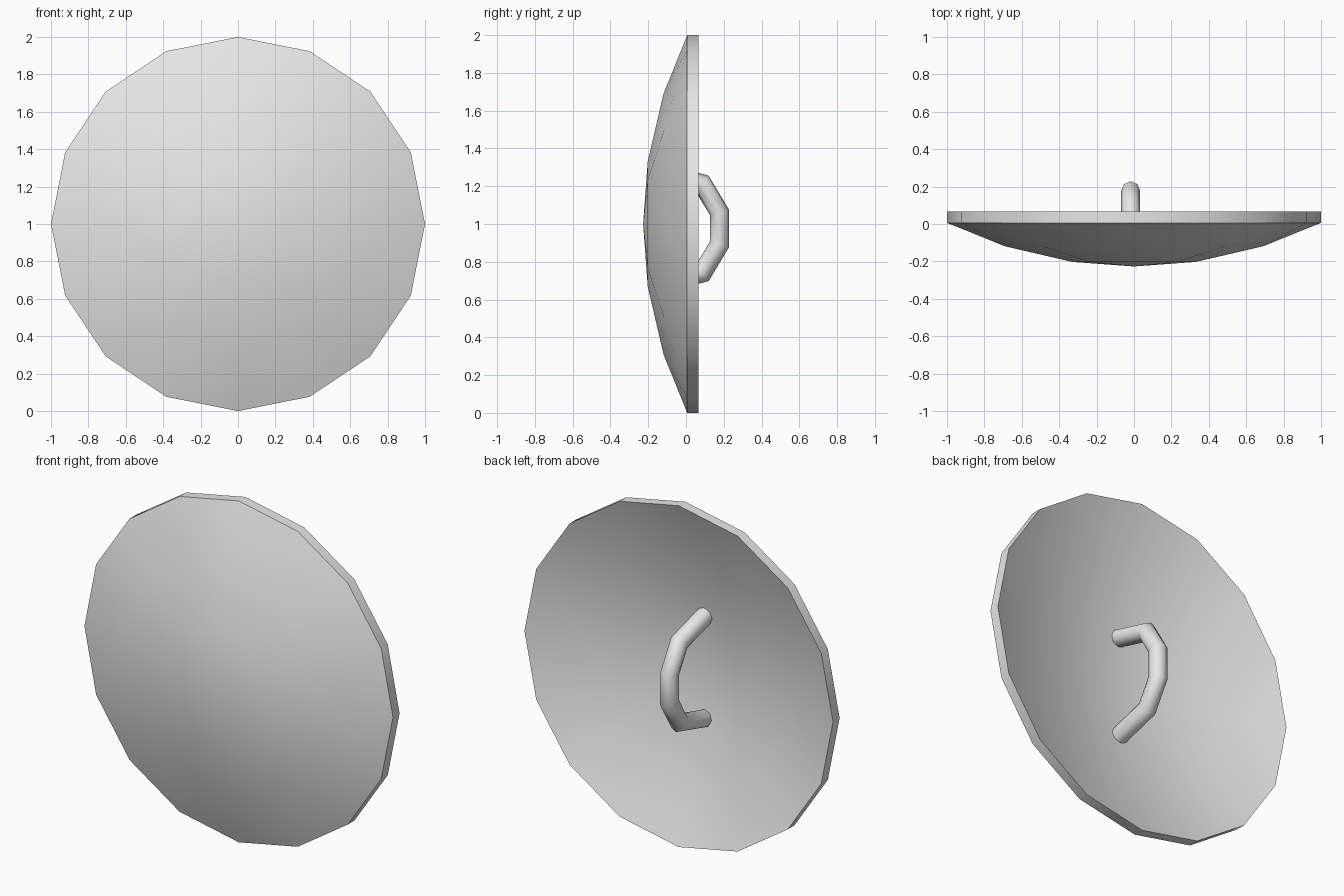
import bpy, bmesh, math
from mathutils import Vector

cube = bpy.data.objects.get("Cube")
if cube:
    bpy.data.objects.remove(cube, do_unlink=True)

grey = bpy.data.materials.new("plain grey")
grey.use_nodes = True
COLOUR = (0.8, 0.8, 0.8, 1)
grey.diffuse_color = COLOUR
grey.node_tree.nodes["Principled BSDF"].inputs["Base Color"].default_value = COLOUR


def finish(bm, name, angle):
    """Turn a bmesh into a smooth-shaded object that keeps its sharp edges."""
    bmesh.ops.recalc_face_normals(bm, faces=bm.faces)
    mesh = bpy.data.meshes.new(name)
    bm.to_mesh(mesh)
    bm.free()
    mesh.materials.append(grey)
    obj = bpy.data.objects.new(name, mesh)
    bpy.context.collection.objects.link(obj)
    bpy.ops.object.select_all(action="DESELECT")
    obj.select_set(True)
    bpy.context.view_layer.objects.active = obj
    bpy.ops.object.shade_smooth_by_angle(angle=math.radians(angle))


# Shield shell: a thin spherical cap, open and hollow at the back
SIDES, FRONT, THICK, RADIUS = 16, -0.227, 0.061, 2.26


def cap(bm, shift):
    """Add one dome surface and return its rim vertices."""
    def ring(r, count):
        y = FRONT + shift + RADIUS - math.sqrt(RADIUS ** 2 - r ** 2)
        steps = [2 * math.pi * i / count for i in range(count)]
        return [bm.verts.new((r * math.sin(a), y, 1 + r * math.cos(a))) for a in steps]

    tip = bm.verts.new((0, FRONT + shift, 1))
    inner, middle, rim = ring(0.33, 8), ring(0.69, 8), ring(1, SIDES)
    for i in range(8):
        j = (i + 1) % 8
        bm.faces.new((tip, inner[i], inner[j]))
        bm.faces.new((inner[i], middle[i], middle[j], inner[j]))
        a, b, c = rim[2 * i], rim[2 * i + 1], rim[2 * j]
        bm.faces.new((middle[i], a, b))
        bm.faces.new((middle[i], b, middle[j]))
        bm.faces.new((middle[j], b, c))
    return rim


bm = bmesh.new()
front_rim, back_rim = cap(bm, 0), cap(bm, THICK)
for i in range(SIDES):
    j = (i + 1) % SIDES
    bm.faces.new((front_rim[i], front_rim[j], back_rim[j], back_rim[i]))
finish(bm, "shield_shell", 30)

# Grip: a round tube with mitred bends, its ends sunk into the shell
MID_Z, TUBE, TUBE_SIDES = 0.977, 0.051, 8
half = [(-0.17, 0.306), (0.087, 0.235), (0.177, 0.085)]
path = [Vector((0, y, z)) for y, z in half]
path += [Vector((0, p.y, -p.z)) for p in reversed(path)]

bm = bmesh.new()
rings = []
for k, p in enumerate(path):
    before = (p - path[k - 1]).normalized() if k else None
    after = (path[k + 1] - p).normalized() if k < len(path) - 1 else None
    before, after = before or after, after or before
    along = (before + after).normalized()
    across = Vector((0, -along.z, along.y)) / along.dot(after)
    ring = []
    for s in range(TUBE_SIDES):
        a = 2 * math.pi * s / TUBE_SIDES
        offset = Vector((1, 0, 0)) * math.cos(a) + across * math.sin(a)
        ring.append(bm.verts.new(Vector((-0.018, 0, MID_Z)) + p + offset * TUBE))
    rings.append(ring)
for lower, upper in zip(rings, rings[1:]):
    for s in range(TUBE_SIDES):
        t = (s + 1) % TUBE_SIDES
        bm.faces.new((lower[s], lower[t], upper[t], upper[s]))
bm.faces.new(rings[0])
bm.faces.new(rings[-1])
finish(bm, "back_grip", 65)
